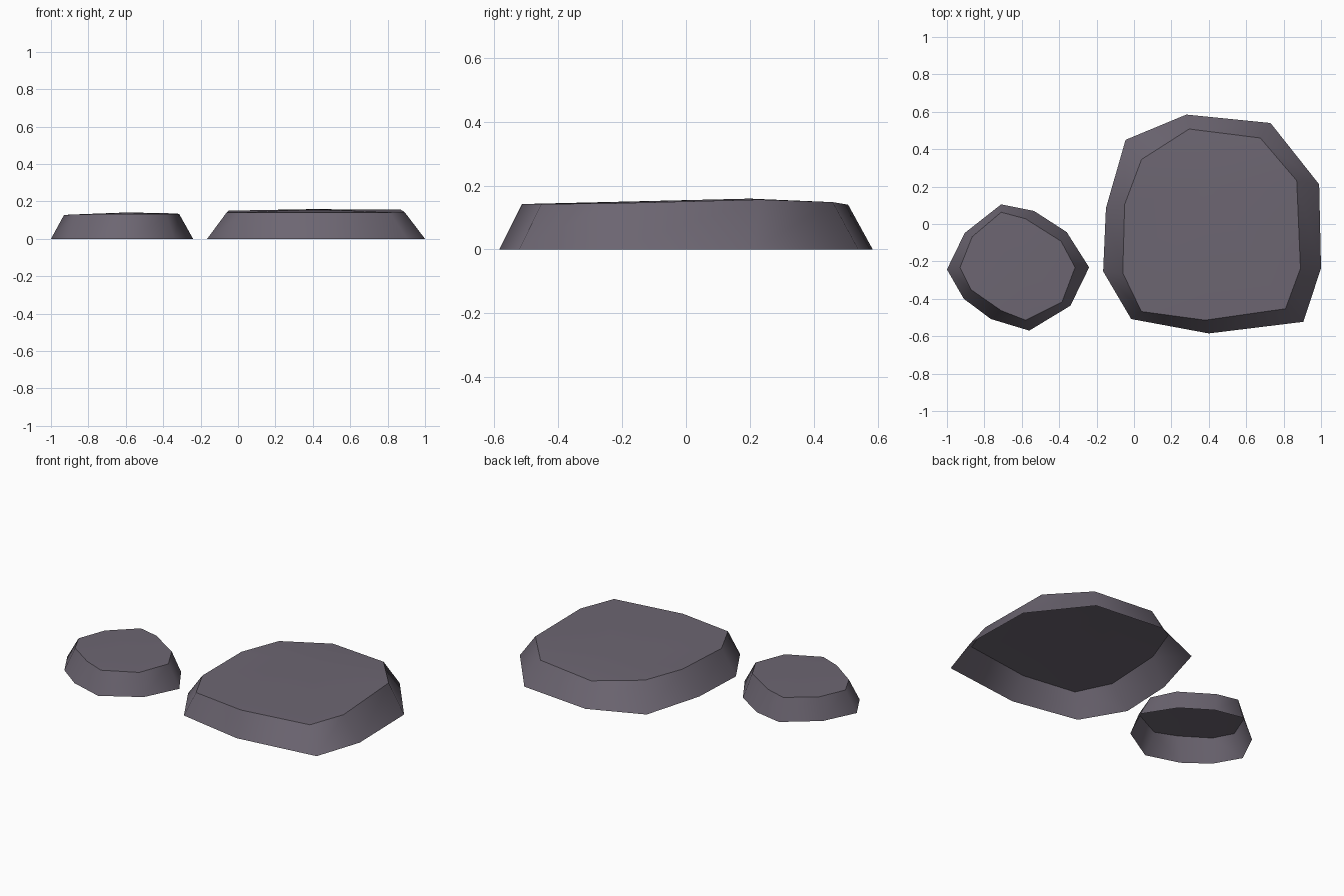
import bpy, bmesh

if "Cube" in bpy.data.objects:
    bpy.data.objects.remove(bpy.data.objects["Cube"])

mat = bpy.data.materials.new("slate grey")
mat.diffuse_color = (0.152, 0.133, 0.168, 1)
mat.use_nodes = True
mat.node_tree.nodes["Principled BSDF"].inputs["Base Color"].default_value = mat.diffuse_color


def stone(name, base, rim, heights, peak):
    """Flat stone shell, open underneath: ground outline, smaller rim, slightly domed top."""
    bm = bmesh.new()
    lo = [bm.verts.new((x, y, 0)) for x, y in base]
    hi = [bm.verts.new((x, y, z)) for (x, y), z in zip(rim, heights)]
    top = bm.verts.new(peak)
    n = len(lo)
    # outlines run clockwise from above, so faces are wound to point outwards
    for i in range(n):
        j = (i + 1) % n
        bm.faces.new((lo[j], lo[i], hi[i], hi[j]))
        bm.faces.new((hi[j], hi[i], top))
    # smooth sides and top, crisp rim
    for f in bm.faces:
        f.smooth = True
    for i in range(n):
        bm.edges.get((hi[i], hi[(i + 1) % n])).smooth = False
    me = bpy.data.meshes.new(name)
    bm.to_mesh(me)
    bm.free()
    me.materials.append(mat)
    bpy.context.collection.objects.link(bpy.data.objects.new(name, me))


# large stone on the right
stone("large_stone",
      [(.28, .585), (.73, .54), (.99, .212), (1, -.237), (.905, -.523),
       (.40, -.585), (-.015, -.508), (-.165, -.253), (-.15, .085), (-.045, .45)],
      [(.295, .508), (.675, .46), (.87, .232), (.89, -.237), (.81, -.453),
       (.38, -.514), (.04, -.468), (-.06, -.262), (-.05, .105), (.04, .345)],
      [.14, .148, .156, .144, .142, .142, .142, .142, .151, .15],
      (.4, .2, .159))

# small stone on the left
stone("small_stone",
      [(-.71, .105), (-.535, .07), (-.36, -.043), (-.24, -.232), (-.34, -.437),
       (-.56, -.57), (-.765, -.508), (-.91, -.4), (-1, -.243), (-.905, -.048)],
      [(-.71, .063), (-.58, .028), (-.39, -.092), (-.315, -.232), (-.385, -.417),
       (-.58, -.514), (-.71, -.463), (-.87, -.352), (-.93, -.232), (-.865, -.068)],
      [.136, .139, .138, .134, .133, .132, .133, .13, .128, .131],
      (-.6, -.2, .141))
